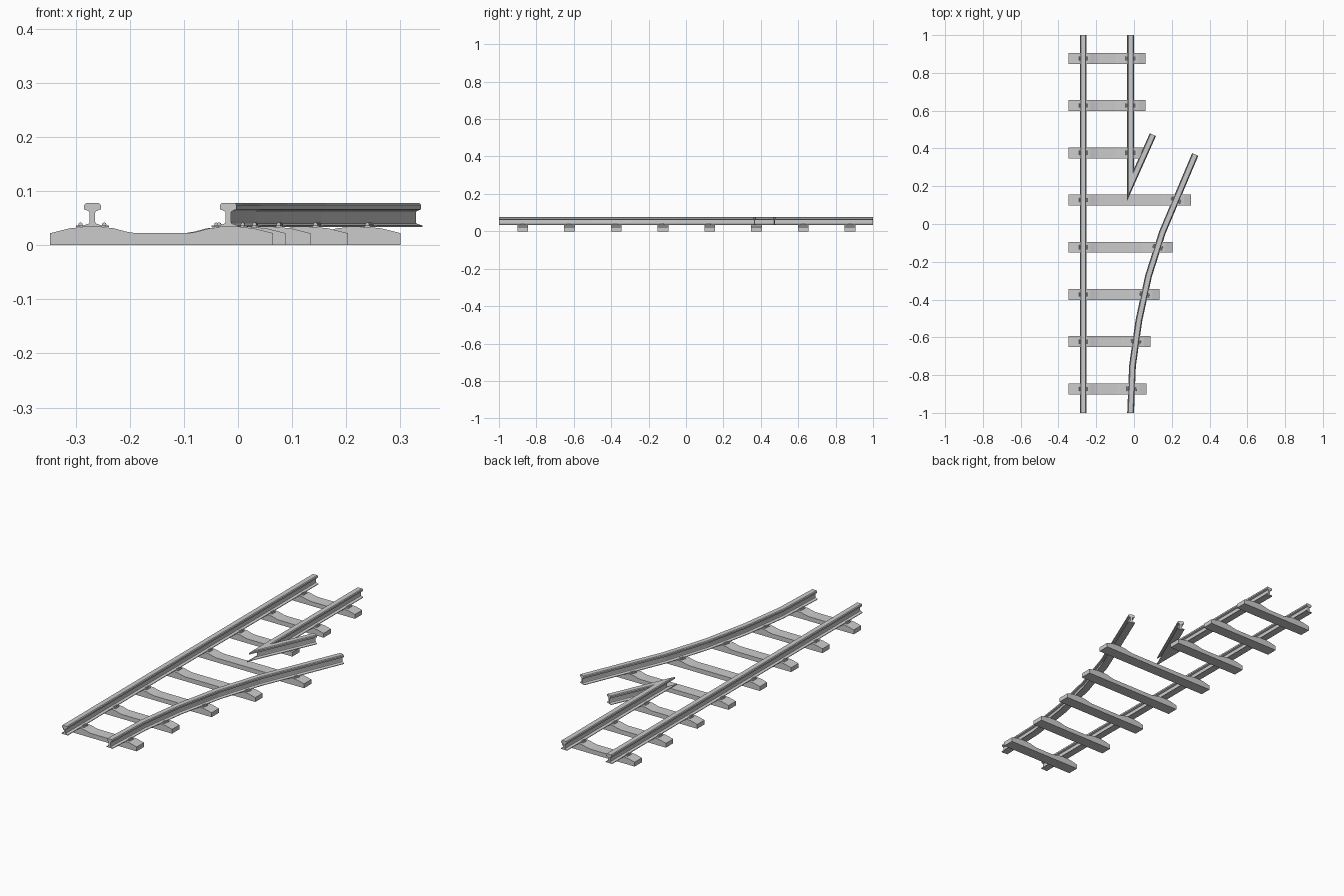
import bpy, bmesh
from math import sin, cos, radians, atan2
from mathutils import Vector, Matrix

cube = bpy.data.objects.get("Cube")
if cube:
    bpy.data.objects.remove(cube, do_unlink=True)

LEFT_X, RIGHT_X = -0.269, -0.018
SEAT_Z = 0.033
SLEEPER_WIDTH = 0.058

# Half section of a rail: (distance from centre line, height)
HALF_RAIL = [(0.018, 0.033), (0.018, 0.036), (0.006, 0.040), (0.005, 0.044),
             (0.005, 0.060), (0.007, 0.063), (0.0155, 0.066),
             (0.0155, 0.074), (0.012, 0.0775)]
RAIL = HALF_RAIL + [(-u, z) for u, z in reversed(HALF_RAIL)]

# Half section of a sleeper end: (offset outward from the rail, height)
SLEEPER_END = [(0.078, 0), (0.078, 0.022), (0.042, 0.031), (0.022, 0.033),
               (-0.022, 0.033), (-0.040, 0.031), (-0.062, 0.025), (-0.080, 0.022)]


def finish(name, bm):
    bmesh.ops.recalc_face_normals(bm, faces=bm.faces)
    mesh = bpy.data.meshes.new(name)
    bm.to_mesh(mesh)
    bm.free()
    obj = bpy.data.objects.new(name, mesh)
    bpy.context.collection.objects.link(obj)
    return obj


def loft(name, rings):
    """Skin a list of closed rings and cap both ends."""
    bm = bmesh.new()
    loops = [[bm.verts.new(p) for p in ring] for ring in rings]
    count = len(rings[0])
    for a, b in zip(loops, loops[1:]):
        for i in range(count):
            j = (i + 1) % count
            bm.faces.new((a[i], a[j], b[j], b[i]))
    bm.faces.new(loops[0])
    bm.faces.new(loops[-1])
    return finish(name, bm)


def rail(name, path):
    """Sweep the rail section along a flat path with mitred joints."""
    pts = [Vector(p) for p in path]
    dirs = [(b - a).normalized() for a, b in zip(pts, pts[1:])]
    normals = [Vector((d.y, -d.x)) for d in dirs]
    rings = []
    for i, p in enumerate(pts):
        n0 = normals[max(i - 1, 0)]
        n1 = normals[min(i, len(normals) - 1)]
        mitre = (n0 + n1) / (1 + n0.dot(n1))
        rings.append([(p.x + mitre.x * u, p.y + mitre.y * u, z) for u, z in RAIL])
    return loft(name, rings)


def sleeper(name, y, right_x):
    """Sleeper with a raised seat under each rail."""
    left = [(LEFT_X - u, z) for u, z in SLEEPER_END]
    right = [(right_x + u, z) for u, z in reversed(SLEEPER_END)]
    h = SLEEPER_WIDTH / 2
    return loft(name, [[(x, y + s, z) for x, z in left + right] for s in (-h, h)])


def fastening(name, x, y, angle):
    """Clip plate and spring bar on each side of a rail."""
    bm = bmesh.new()
    place = Matrix.Translation((x, y, SEAT_Z)) @ Matrix.Rotation(-angle, 4, 'Z')
    for side in (-1, 1):
        plate = Matrix.Translation((side * 0.022, 0, 0.0015)) @ Matrix.Diagonal((0.017, 0.03, 0.003, 1))
        bmesh.ops.create_cube(bm, size=1, matrix=place @ plate)
        bar = Matrix.Translation((side * 0.022, 0, 0.005)) @ Matrix.Rotation(radians(90), 4, 'X')
        bmesh.ops.create_cone(bm, cap_ends=True, segments=8, radius1=0.004,
                              radius2=0.004, depth=0.022, matrix=place @ bar)
    return finish(name, bm)


def point_on(path, y):
    """Position across the track and heading of a path at a given y."""
    for (x0, y0), (x1, y1) in zip(path, path[1:]):
        if y0 <= y <= y1:
            return x0 + (x1 - x0) * (y - y0) / (y1 - y0), atan2(x1 - x0, y1 - y0)


# Running rails
straight = [(LEFT_X, -1), (LEFT_X, 1)]
curve = [(RIGHT_X, -1), (-0.008, -0.75), (0.026, -0.51), (0.077, -0.275),
         (0.150, -0.045), (0.324, 0.368)]
rail("straight_rail", straight)
rail("curved_rail", curve)

# Crossing nose: straight rail and diverging rail joined in a sharp mitre
apex = Vector((RIGHT_X, 0.208))
spread = radians(24)
tip = apex + 0.29 * Vector((sin(spread), cos(spread)))
crossing = [(RIGHT_X, 1), apex, tip]
rail("crossing_rail", crossing)

# Sleepers and fastenings
for i in range(8):
    y = -0.873 + 0.25 * i
    right_x, heading = point_on(curve, y) if i < 5 else (RIGHT_X, 0)
    sleeper(f"sleeper_{i + 1}", y, right_x)
    fastening(f"left_fastening_{i + 1}", LEFT_X, y, 0)
    fastening(f"right_fastening_{i + 1}", right_x, y, heading)
